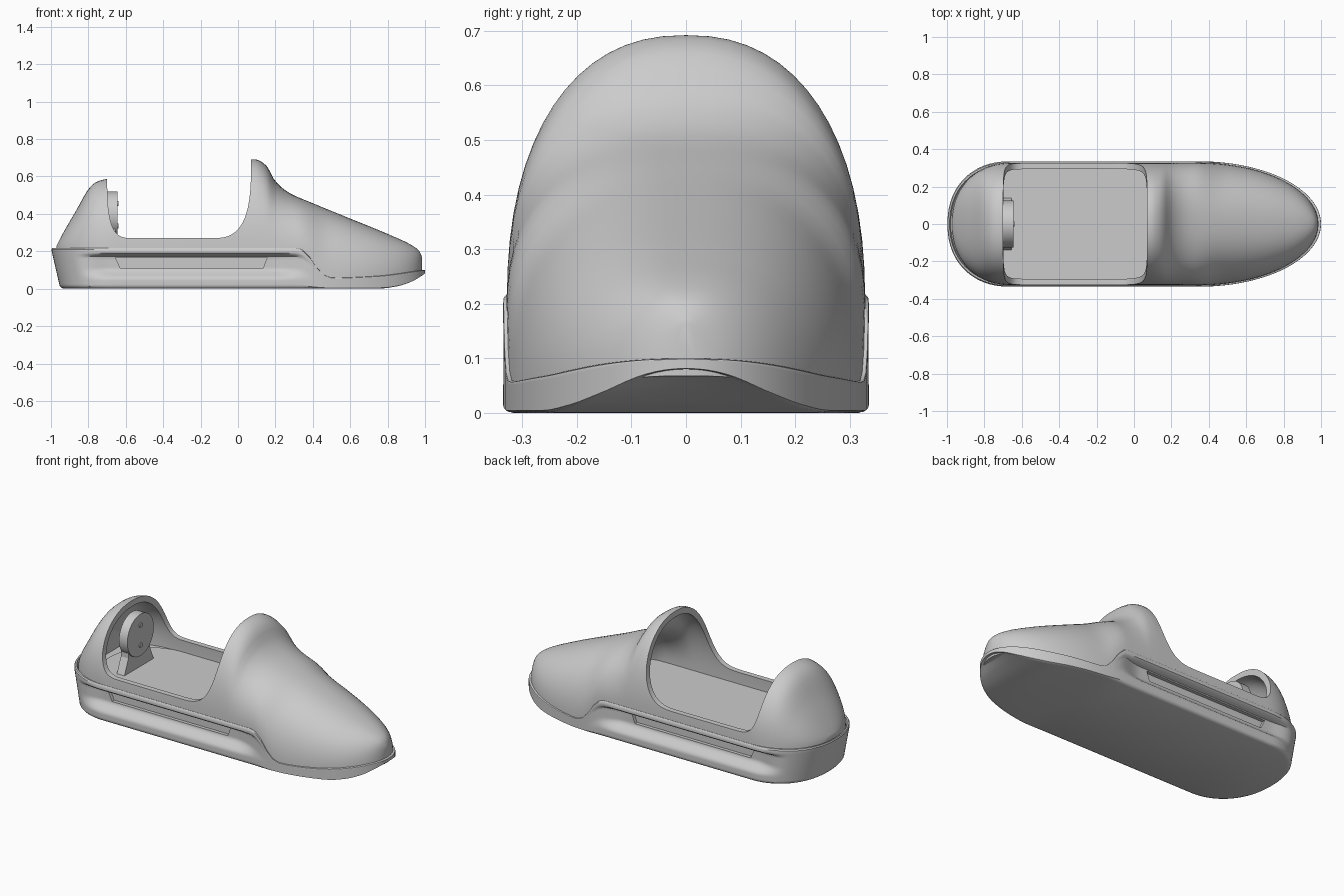
import bpy, bmesh, math

cube = bpy.data.objects.get("Cube")
if cube:
    bpy.data.objects.remove(cube)


def material(name, value):
    m = bpy.data.materials.new(name)
    m.use_nodes = True
    m.diffuse_color = (value, value, value, 1)
    m.node_tree.nodes["Principled BSDF"].inputs["Base Color"].default_value = m.diffuse_color
    return m


grey = material("plain_grey", 0.6)


def add_object(name, verts, faces, mat=grey):
    bm = bmesh.new()
    vs = [bm.verts.new(v) for v in verts]
    for f in faces:
        bm.faces.new([vs[i] for i in f])
    bmesh.ops.recalc_face_normals(bm, faces=bm.faces)
    mesh = bpy.data.meshes.new(name)
    bm.to_mesh(mesh)
    bm.free()
    mesh.materials.append(mat)
    obj = bpy.data.objects.new(name, mesh)
    bpy.context.collection.objects.link(obj)
    return obj


def bridge(rings, n):
    """Quads joining closed rings of n points."""
    return [(r * n + i, r * n + (i + 1) % n, (r + 1) * n + (i + 1) % n, (r + 1) * n + i)
            for r in range(rings - 1) for i in range(n)]


def prism(name, profile, start, end, axis):
    """Extrude a closed profile along x or y."""
    n = len(profile)
    verts = [(a, t, b) if axis == "y" else (t, a, b) for t in (start, end) for a, b in profile]
    faces = bridge(2, n) + [tuple(range(n)), tuple(range(n, 2 * n))]
    return add_object(name, verts, faces)


def cut(obj, cutters):
    """Subtract the cutters, then discard them."""
    for c in cutters:
        c.hide_render = True
        mod = obj.modifiers.new("cut", "BOOLEAN")
        mod.operation, mod.solver, mod.object = "DIFFERENCE", "EXACT", c
    graph = bpy.context.evaluated_depsgraph_get()
    mesh = bpy.data.meshes.new_from_object(obj.evaluated_get(graph))
    obj.modifiers.clear()
    obj.data = mesh
    for c in cutters:
        bpy.data.objects.remove(c)


def smooth(obj, angle=35):
    bpy.ops.object.select_all(action="DESELECT")
    obj.select_set(True)
    bpy.context.view_layer.objects.active = obj
    bpy.ops.object.shade_smooth_by_angle(angle=math.radians(angle))


def curve(pts):
    """Smooth function through points, without overshoot."""
    slope = [(q[1] - p[1]) / (q[0] - p[0]) for p, q in zip(pts, pts[1:])]
    tan = [slope[0]] + [2 * a * b / (a + b) if a * b > 0 else 0
                        for a, b in zip(slope, slope[1:])] + [slope[-1]]

    def f(x):
        x = min(max(x, pts[0][0]), pts[-1][0])
        i = max(k for k in range(len(slope)) if pts[k][0] <= x)
        d = pts[i + 1][0] - pts[i][0]
        t = (x - pts[i][0]) / d
        s = t * t * (3 - 2 * t)
        return (pts[i][1] * (1 - s) + pts[i + 1][1] * s
                + d * t * (1 - t) * (tan[i] * (1 - t) - tan[i + 1] * t))
    return f


FRONT, REAR, HALF = 0.35, -0.665, 0.335
rim = curve([(-1, .217), (.31, .217), (.35, .205), (.46, .075), (.51, .058), (.75, .068), (1, .1)])
keel = curve([(-1, 0), (.76, 0), (.85, .01), (.93, .035), (1, .08)])
crown = curve([(-.97, .23), (-.95, .27), (-.87, .41), (-.78, .555), (-.74, .578), (-.7, .587),
               (-.3, .66), (.09, .692), (.15, .66), (.2, .575), (.27, .515), (.4, .457),
               (.6, .375), (.8, .293), (.93, .232), (.97, .2), (.987, .16)])
recess = curve([(0, 0), (.22, 0), (.5, .045), (.78, .045), (.86, 0), (1, 0)])
recess_ends = curve([(-1, 0), (-.88, 0), (-.68, 1), (.2, 1), (.4, 0), (1, 0)])


def half_width(x):
    if x > FRONT:
        return HALF * max(0, 1 - ((x - FRONT) / (1 - FRONT)) ** 2) ** .5
    if x < REAR:
        return HALF * max(0, 1 - ((REAR - x) / (1 + REAR)) ** 2.2) ** (1 / 2.2)
    return HALF


# x stations, dense towards both rounded ends
stations = [FRONT + (1 - FRONT) * math.cos(i * math.pi / 56) for i in range(28)]
stations += [FRONT + (REAR - FRONT) * i / 52 for i in range(52)]
stations += [REAR - (1 + REAR) * math.sin(i * math.pi / 48) for i in range(25)]
half = [(x, half_width(x)) for x in stations]
half[0], half[-1] = (1, 0), (-1, 0)
outline = half + [(x, -y) for x, y in half[-2:0:-1]]
N = len(outline)


def cap(first):
    """Strips across the outline from one side to the other."""
    return [tuple(dict.fromkeys(first + k % N for k in (i, i + 1, N - i - 1, N - i)))
            for i in range(len(half) - 1)]


# Lower tub with a scooped recess on each side
levels = [(0, .018), (.025, .006), (.07, 0)] + [(.07 + .85 * i / 20, 0) for i in range(1, 21)]
levels += [(.97, .001), (1, .006), (1, .014), (.9, .016)]
verts = []
for v, inset in levels:
    for x, y in outline:
        z = keel(x) + (rim(x) - keel(x)) * v
        back = max(0, (REAR - x) / (1 + REAR))
        nx = x * (1 - inset) + .05 * (1 - v) * back
        depth = recess(v) * recess_ends(x)
        ny = y * (1 - inset / HALF) - math.copysign(min(depth, abs(y)), y)
        verts.append((nx, ny, z))
tub = add_object("lower_tub", verts, bridge(len(levels), N) + cap(0) + cap((len(levels) - 1) * N))
slot = [(-.655, .166), (-.63, .112), (.135, .112), (.155, .166)]
cut(tub, [prism("slot_cutter", slot, s * .27, s * .4, "y") for s in (-1, 1)])
smooth(tub)

# Cockpit floor
verts = [(x * .86, y * .88, z) for z in (.185, .2) for x, y in outline]
add_object("cockpit_floor", verts, bridge(2, N) + cap(0) + cap(N))


# Upper shell: arched sections, hollowed, then opened for the cockpit
def arch_body(name, inset, drop, x_min, x_max):
    steps, power, verts = 32, 2 / 2.3, []
    xs = [x * (.986 if x > 0 else .972) for x in stations]
    xs = [x_max] + [x for x in xs if x_min + .002 < x < x_max - .002] + [x_min]
    for x in xs:
        w = max(.006, half_width(x * (1.014 if x > 0 else 1.028)) * .98 - inset)
        base = rim(x) - .02
        rise = crown(x) - inset * 1.1 - base
        verts.append((x, w, base - drop - .01))
        for i in range(steps + 1):
            a = math.pi * i / steps
            c = math.cos(a)
            verts.append((x, math.copysign(w * abs(c) ** power, c),
                          base + rise * max(0, math.sin(a)) ** power))
        verts.append((x, -w, base - drop - .01))
    n = steps + 3
    last = (len(xs) - 1) * n
    return add_object(name, verts, bridge(len(xs), n)
                      + [tuple(range(n)), tuple(range(last, last + n))])


shell = arch_body("upper_shell", 0, 0, -.97, .985)
hollow = arch_body("hollow_cutter", .032, .15, -.9, .9)


def corner(cx, width, depth, power, angles):
    return [(cx + math.copysign(width * abs(math.cos(a)) ** (2 / power), math.cos(a)),
             .7 - depth * math.sin(a) ** (2 / power)) for a in angles]


quarter = [math.pi / 2 * i / 18 for i in range(19)]
opening = [(.07, 1)] + corner(-.15, .22, .43, 3.1, quarter)
opening += corner(-.54, .16, .43, 4, [a + math.pi / 2 for a in quarter]) + [(-.7, 1)]
cut(shell, [hollow, prism("cockpit_cutter", opening, -.6, .6, "y")])
smooth(shell)


# Round back pad on a flared stand, with two bolts
def disc(y, z, r, count=40):
    return [(y + r * math.cos(math.tau * i / count), z + r * math.sin(math.tau * i / count))
            for i in range(count)]


stand = [(-.14, .195), (.14, .195), (.1, .29), (.1, .4), (-.1, .4), (-.1, .29)]
prism("pad_stand", stand, -.705, -.655, "x")
smooth(prism("back_pad", disc(0, .395, .125), -.7, -.645, "x"))
for side, z in (("upper", .455), ("lower", .335)):
    smooth(prism(side + "_bolt", disc(0, z, .014, 16), -.65, -.64, "x"))
